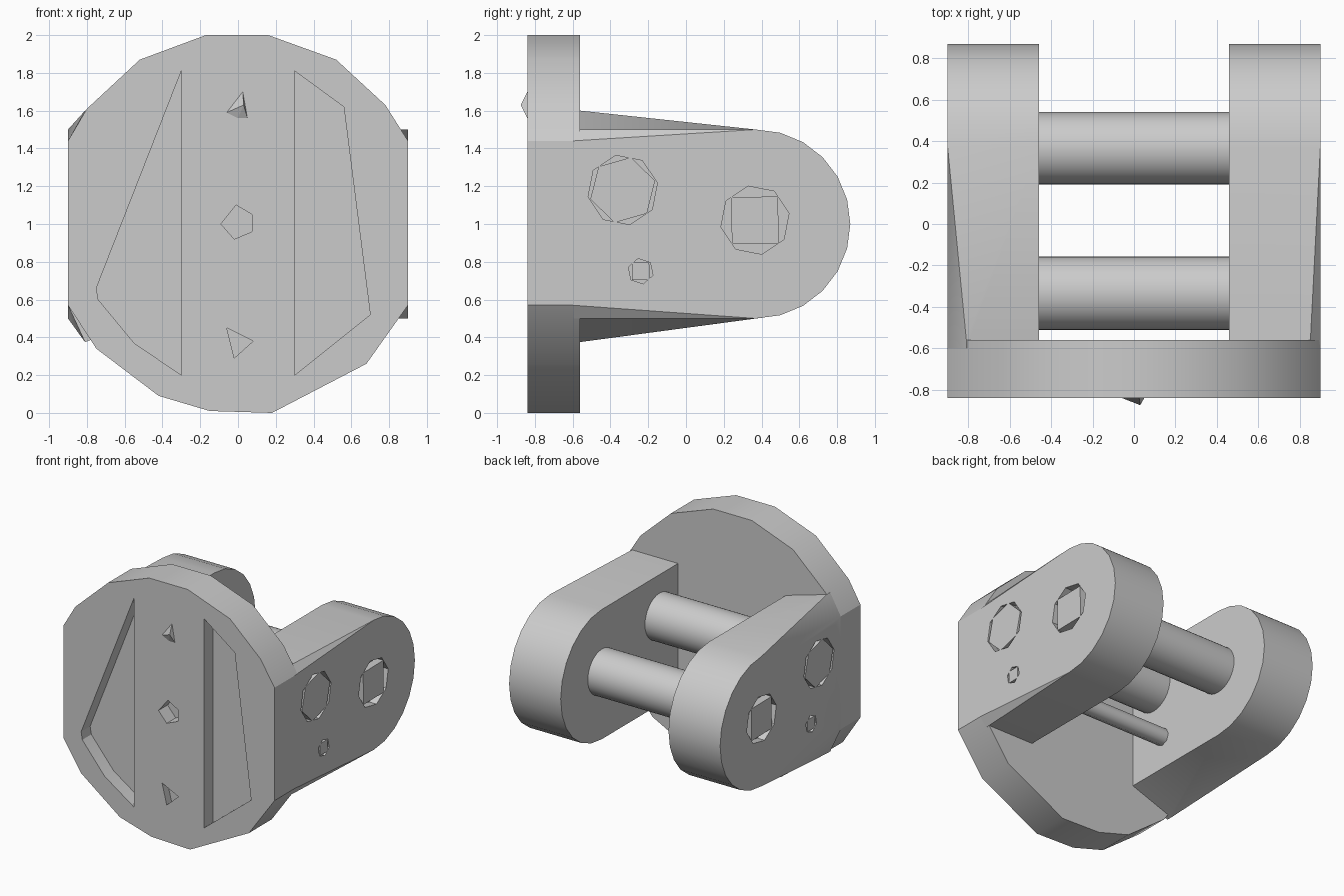
import bpy, bmesh, math
from mathutils import Matrix, Vector

cube = bpy.data.objects.get("Cube")
if cube:
    bpy.data.objects.remove(cube, do_unlink=True)

grey = bpy.data.materials.new("plain grey")
grey.use_nodes = True
colour = (0.6, 0.6, 0.6, 1)
grey.diffuse_color = colour
grey.node_tree.nodes["Principled BSDF"].inputs["Base Color"].default_value = colour


def make(name, bm):
    bmesh.ops.recalc_face_normals(bm, faces=bm.faces)
    mesh = bpy.data.meshes.new(name)
    bm.to_mesh(mesh)
    bm.free()
    ob = bpy.data.objects.new(name, mesh)
    bpy.context.collection.objects.link(ob)
    mesh.materials.append(grey)
    return ob


def activate(ob):
    bpy.ops.object.select_all(action='DESELECT')
    ob.select_set(True)
    bpy.context.view_layer.objects.active = ob


def smooth(ob, angle=30):
    activate(ob)
    bpy.ops.object.shade_smooth_by_angle(angle=math.radians(angle))


def plate(name, outline, y0, y1):
    """Extrude an x-z outline between two depths."""
    bm = bmesh.new()
    face = bm.faces.new([bm.verts.new((x, y0, z)) for x, z in outline])
    ext = bmesh.ops.extrude_face_region(bm, geom=[face])
    moved = [v for v in ext["geom"] if isinstance(v, bmesh.types.BMVert)]
    bmesh.ops.translate(bm, verts=moved, vec=(0, y1 - y0, 0))
    return make(name, bm)


def rod(name, start, end, radius, sides, turn=0.0):
    """A prism or cylinder between two points."""
    a, b = Vector(start), Vector(end)
    bm = bmesh.new()
    spin = (b - a).to_track_quat('Z', 'Y').to_matrix().to_4x4()
    bmesh.ops.create_cone(bm, cap_ends=True, segments=sides, radius1=radius,
                          radius2=radius, depth=(b - a).length,
                          matrix=Matrix.Translation((a + b) / 2) @ spin @ Matrix.Rotation(turn, 4, 'Z'))
    return make(name, bm)


def cut(ob, cutter):
    cutter.hide_render = True
    mod = ob.modifiers.new("cut", 'BOOLEAN')
    mod.operation = 'DIFFERENCE'
    mod.solver = 'EXACT'
    mod.object = cutter
    activate(ob)
    bpy.ops.object.modifier_apply(modifier=mod.name)
    bpy.data.objects.remove(cutter, do_unlink=True)


# Round flange with flattened sides
front, back = -0.84, -0.56
flange = plate("flange", [(-.9, 1.44), (-.8, 1.61), (-.52, 1.87), (-.17, 2), (.16, 2),
                          (.52, 1.87), (.78, 1.63), (.9, 1.44), (.9, .57), (.68, .26),
                          (.18, 0), (-.15, .01), (-.42, .09), (-.75, .34), (-.9, .57)],
               front, back)

# Pockets and centre holes in the flange face
floor = front + 0.11
cut(flange, plate("right_pocket_cutter", [(-.3, 1.81), (-.75, .66), (-.74, .6),
                                          (-.55, .37), (-.3, .2)], front - .1, floor))
cut(flange, plate("left_pocket_cutter", [(.3, 1.81), (.56, 1.62), (.7, .52), (.3, .2)],
                  front - .1, floor))
cut(flange, plate("centre_hole_cutter", [(-.09, 1), (-.01, 1.1), (.075, 1.05), (.075, .96),
                                         (-.02, .92)], front - .1, floor))
cut(flange, plate("lower_hole_cutter", [(-.06, .45), (.08, .38), (-.02, .29)],
                  front - .1, front + .06))
smooth(flange)

# Small pointed stud on the flange face
bm = bmesh.new()
tips = [bm.verts.new(p) for p in [(0, front, 1.56), (.05, front, 1.56), (.025, front, 1.7),
                                  (-.06, front, 1.59), (.03, front - .035, 1.63)]]
bmesh.ops.convex_hull(bm, input=tips)
make("front_stud", bm)

# Pin positions: name, y, z, radius, plug sides
pins = [("rear_pin", .365, 1.02, .175, 4), ("upper_pin", -.335, 1.18, .178, 6),
        ("small_pin", -.24, .75, .065, 4)]


def arm(name, side, shoulder, low, high):
    """Rounded arm whose root flares to meet the flange rim."""
    bm = bmesh.new()
    pts = []
    for i in range(13):
        a = math.pi * (i / 12 - .5)
        y, z = .37 + .5 * math.cos(a), 1 + .5 * math.sin(a)
        pts += [(side * .46, y, z), (side * .9, y, z)]
    for y in (back - .04, back):
        pts += [(side * .46, y, .5), (side * .46, y, 1.5), (side * shoulder, y, low),
                (side * shoulder, y, high), (side * .9, y, .57), (side * .9, y, 1.44)]
    verts = [bm.verts.new(p) for p in pts]
    hull = bmesh.ops.convex_hull(bm, input=verts)
    loose = [v for v in bm.verts if not v.link_faces]
    bmesh.ops.delete(bm, geom=loose, context='VERTS')
    bmesh.ops.dissolve_limit(bm, angle_limit=math.radians(.5), verts=bm.verts, edges=bm.edges)
    ob = make(name, bm)
    # Sockets round the pin ends
    for pin, y, z, r, sides in pins:
        cut(ob, rod("socket_cutter", (side * .84, y, z), (side, y, z), r * 1.05,
                    8 if r > .1 else 6, .2))
    smooth(ob)


arm("left_arm", 1, .85, .5, 1.5)
arm("right_arm", -1, -.81 * -1, .375, 1.6)

# Cross pins with faceted end plugs in the sockets
for pin, y, z, r, sides in pins:
    smooth(rod(pin, (-.6, y, z), (.6, y, z), r, 32 if r > .1 else 8), 50)
    for label, s in (("left", 1), ("right", -1)):
        rod(f"{label}_{pin}_plug", (s * .8, y, z), (s * .9, y, z), r, sides, .8)
